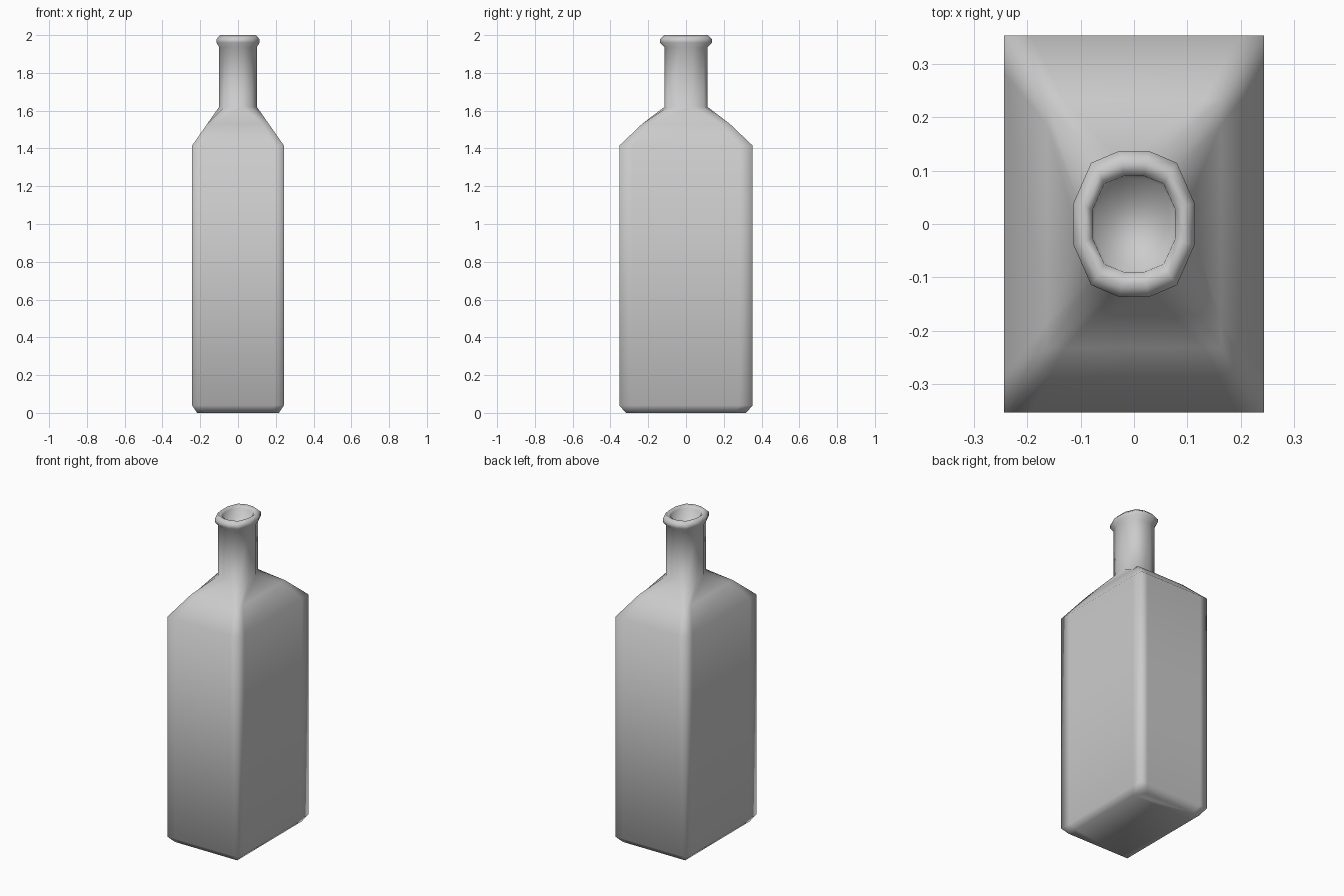
import bpy
import bmesh

cube = bpy.data.objects.get("Cube")
if cube:
    bpy.data.objects.remove(cube, do_unlink=True)

glass = bpy.data.materials.new("plain_grey")
glass.use_nodes = True
grey = (0.6, 0.6, 0.6, 1)
glass.diffuse_color = grey
glass.node_tree.nodes["Principled BSDF"].inputs["Base Color"].default_value = grey


def ring(bm, z, half_x, half_y, corner_x, corner_y, mid_x, mid_y):
    """Twelve-point loop: one corner and two side points in each quadrant."""
    quarter = [(half_x, mid_y), (corner_x, corner_y), (mid_x, half_y)]
    loop = []
    for sx, sy in ((1, 1), (-1, 1), (-1, -1), (1, -1)):
        points = quarter if sx * sy > 0 else quarter[::-1]
        loop += [bm.verts.new((sx * x, sy * y, z)) for x, y in points]
    return loop


def box_ring(bm, z, x, y):
    return ring(bm, z, x, y, x, y, x * 0.8, y * 0.8)


def round_ring(bm, z, x, y):
    return ring(bm, z, x, y, x * 0.71, y * 0.835, x * 0.24, y * 0.29)


bm = bmesh.new()
# Chamfered base, straight body and sloping shoulder
loops = [box_ring(bm, z, x, y) for z, x, y in (
    (0, 0.217, 0.318), (0.04, 0.243, 0.353),
    (1.415, 0.243, 0.353), (1.53, 0.163, 0.232))]
# Neck, rolled lip and recessed mouth
loops += [round_ring(bm, z, x, y) for z, x, y in (
    (1.62, 0.1, 0.114), (1.935, 0.1, 0.114), (1.96, 0.113, 0.137),
    (1.98, 0.113, 0.137), (2.0, 0.094, 0.115),
    (1.985, 0.078, 0.09), (1.93, 0.074, 0.086))]

for low, high in zip(loops, loops[1:]):
    for i in range(len(low)):
        j = (i + 1) % len(low)
        bm.faces.new((low[i], low[j], high[j], high[i]))
bm.faces.new(loops[0][::-1])
bm.faces.new(loops[-1])
bmesh.ops.recalc_face_normals(bm, faces=bm.faces)
for face in bm.faces:
    face.smooth = True

mesh = bpy.data.meshes.new("bottle")
bm.to_mesh(mesh)
bm.free()
mesh.materials.append(glass)
bpy.context.collection.objects.link(bpy.data.objects.new("bottle", mesh))
